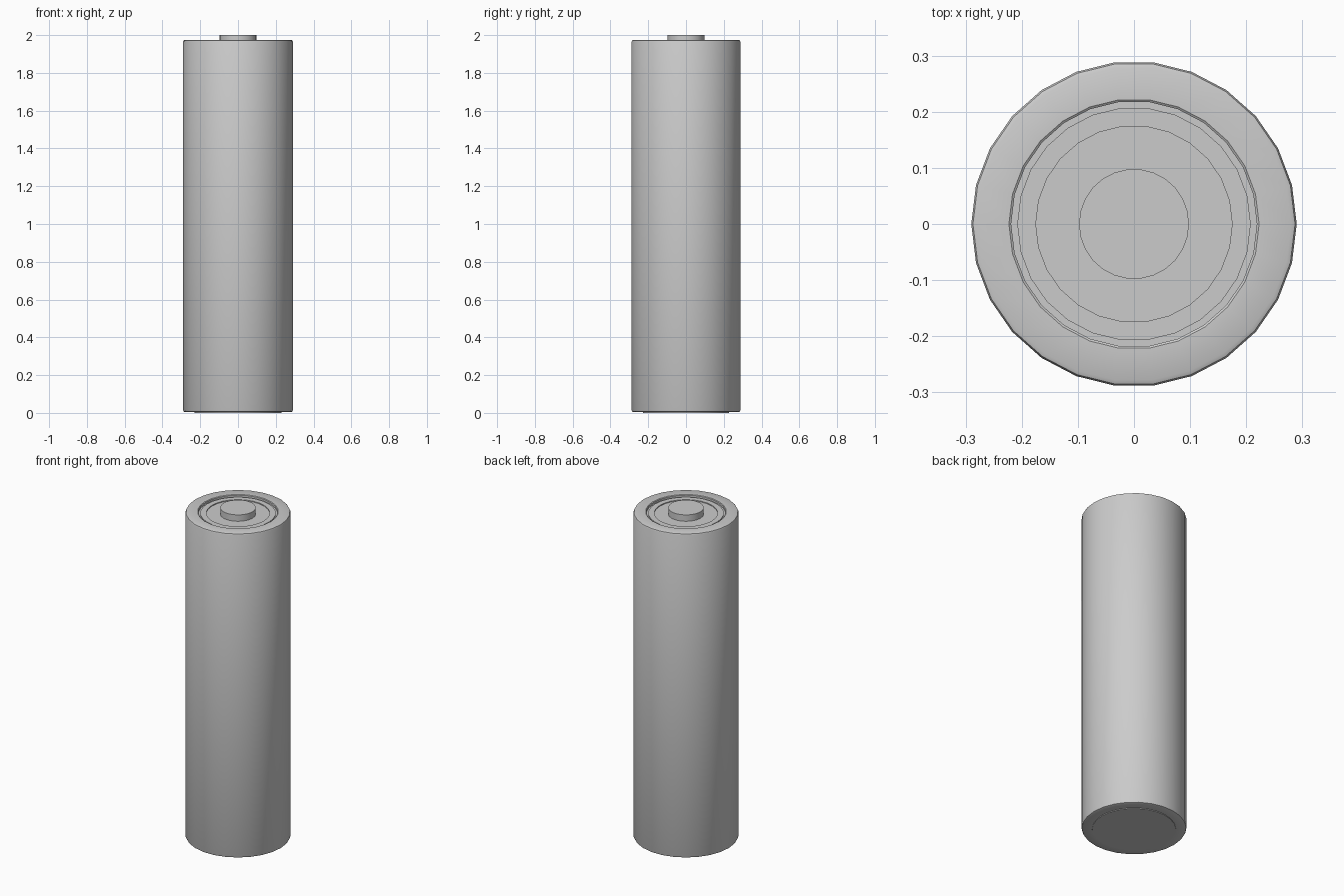
import bpy, bmesh, math

if "Cube" in bpy.data.objects:
    bpy.data.objects.remove(bpy.data.objects["Cube"])

SIDES = 26


def lathe(name, profile):
    """Spin an (r, z) profile, listed bottom to top, around z and cap both ends."""
    bm = bmesh.new()
    rings = []
    for r, z in profile:
        rings.append([bm.verts.new((r * math.cos(2 * math.pi * i / SIDES),
                                    r * math.sin(2 * math.pi * i / SIDES), z))
                      for i in range(SIDES)])
    for low, high in zip(rings, rings[1:]):
        for i in range(SIDES):
            j = (i + 1) % SIDES
            bm.faces.new((low[i], low[j], high[j], high[i]))
    bm.faces.new(rings[0][::-1])
    bm.faces.new(rings[-1])
    mesh = bpy.data.meshes.new(name)
    bm.to_mesh(mesh)
    bm.free()
    obj = bpy.data.objects.new(name, mesh)
    bpy.context.collection.objects.link(obj)
    bpy.ops.object.select_all(action='DESELECT')
    obj.select_set(True)
    bpy.context.view_layer.objects.active = obj
    bpy.ops.object.shade_smooth_by_angle(angle=math.radians(30))
    return obj


# Casing with softened rims, recessed top and the contact button;
# the bottom contact plate sits just proud of the lower rim
lathe("battery_casing", [
    (0.23, 0.0), (0.23, 0.004),                       # bottom contact plate
    (0.28, 0.004), (0.287, 0.007), (0.29, 0.014),     # lower rim
    (0.29, 1.965), (0.287, 1.972), (0.28, 1.975),     # upper rim
    (0.223, 1.975), (0.219, 1.972), (0.219, 1.960),   # lip into the recess
    (0.208, 1.960), (0.208, 1.966),                   # terminal plate step
    (0.175, 1.966), (0.175, 1.961),                   # inner step
    (0.098, 1.961), (0.098, 2.0),                     # contact button
])
